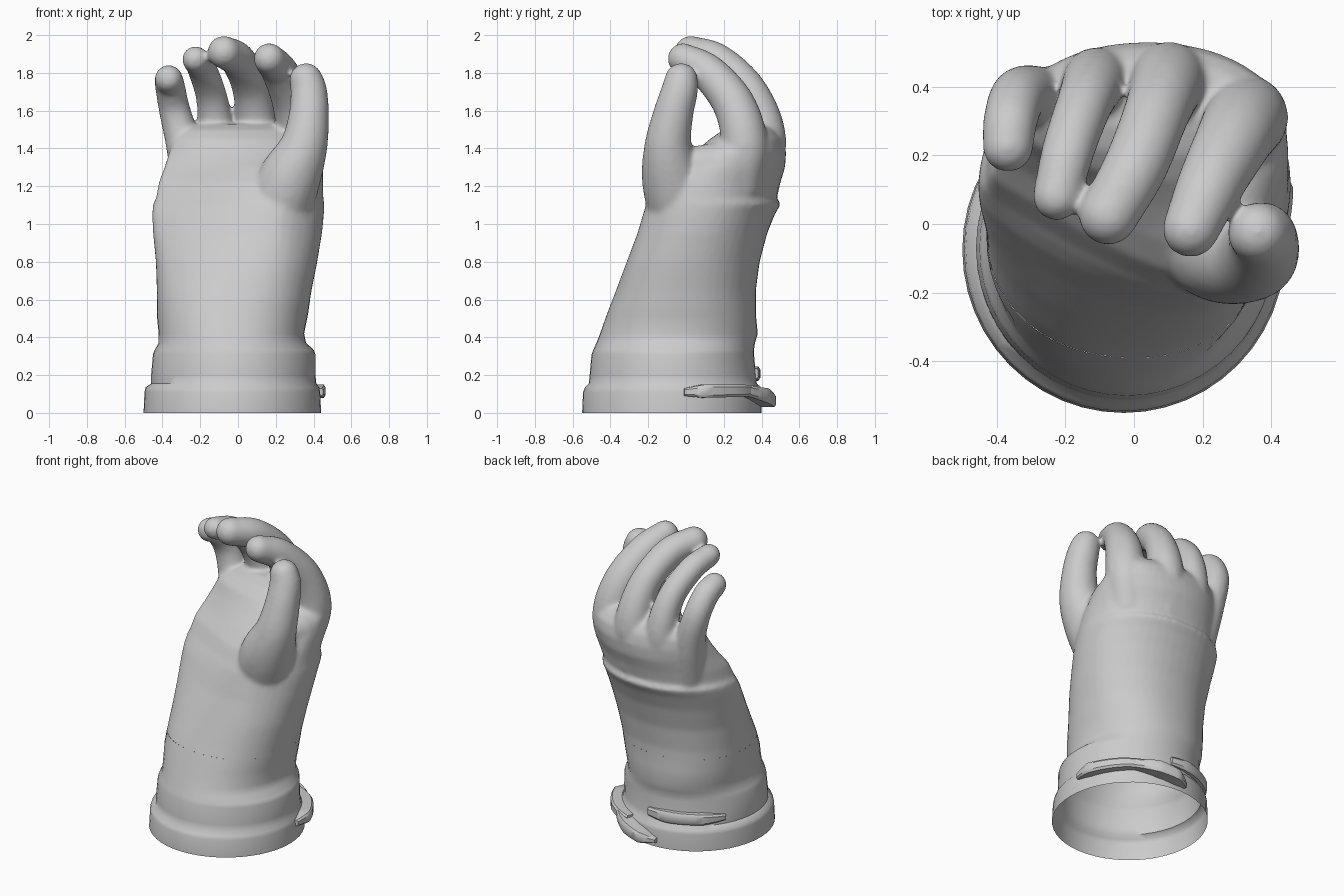
import bpy, bmesh, math
from mathutils import Vector

if "Cube" in bpy.data.objects:
    bpy.data.objects.remove(bpy.data.objects["Cube"])


def new_object(name, bm):
    bmesh.ops.recalc_face_normals(bm, faces=bm.faces)
    me = bpy.data.meshes.new(name)
    bm.to_mesh(me)
    bm.free()
    ob = bpy.data.objects.new(name, me)
    bpy.context.collection.objects.link(ob)
    return ob


def smooth(ob, angle):
    bpy.ops.object.select_all(action='DESELECT')
    ob.select_set(True)
    bpy.context.view_layer.objects.active = ob
    bpy.ops.object.shade_smooth_by_angle(angle=math.radians(angle))


def loft(bm, sections, sides=48, cap=False):
    """sections: z, xmin, xmax, ymin, ymax, superellipse power, slant of the palm side"""
    rings = []
    for z, x0, x1, y0, y1, p, skew in sections:
        ring = []
        for i in range(sides):
            a = 2 * math.pi * i / sides
            c, s = math.cos(a), math.sin(a)
            x = math.copysign(abs(c) ** (2 / p), c)
            y = math.copysign(abs(s) ** (2 / p), s)
            px = (x0 + x1) / 2 + x * (x1 - x0) / 2
            py = (y0 + y1) / 2 + y * (y1 - y0) / 2
            if s < 0:
                py += skew * max(0, .25 - px) * -y
            ring.append(bm.verts.new((px, py, z)))
        rings.append(ring)
    for a, b in zip(rings, rings[1:]):
        for i in range(sides):
            j = (i + 1) % sides
            bm.faces.new((a[i], a[j], b[j], b[i]))
    if cap:
        bm.faces.new(rings[0])
        bm.faces.new(rings[-1])


def digit(bm, pts, steps=12):
    """chain of spheres along a smooth path of (x, y, z, radius)"""
    v = [Vector(p) for p in pts]
    v = [2 * v[0] - v[1]] + v + [2 * v[-1] - v[-2]]
    for k in range(1, len(v) - 2):
        a, b, c, d = v[k - 1:k + 3]
        for i in range(steps + 1):
            t = i / steps
            q = 0.5 * (2 * b + (c - a) * t + (2 * a - 5 * b + 4 * c - d) * t * t
                       + (3 * b - a - 3 * c + d) * t ** 3)
            r = bmesh.ops.create_icosphere(bm, subdivisions=3, radius=q[3])
            bmesh.ops.translate(bm, verts=r['verts'], vec=q[:3])


LOW = (0.52, -.43, .37, -.425, .37, 2.2, .02)
CUT = (0.60, -.43, .382, -.40, .37, 2.2, .04)
MID = (0.65, -.43, .39, -.385, .37, 2.2, .06)

# Stepped cuff and lower sleeve, open at the bottom
bm = bmesh.new()
loft(bm, [
    (0.00, -.50, .44, -.55, .40, 2.0, 0),
    (0.11, -.495, .435, -.545, .40, 2.0, 0),
    (0.135, -.49, .43, -.535, .395, 2.0, 0),
    (0.155, -.46, .415, -.515, .375, 2.0, 0),
    (0.20, -.46, .41, -.51, .37, 2.0, 0),
    (0.31, -.45, .41, -.50, .36, 2.0, 0),
    (0.335, -.44, .40, -.49, .36, 2.05, 0),
    (0.37, -.42, .36, -.475, .365, 2.1, 0),
    (0.42, -.42, .35, -.455, .38, 2.15, 0),
    LOW, CUT])
smooth(new_object("cuff_and_sleeve", bm), 50)

# Upper sleeve with its lip, palm, thumb and four fingers fused into one skin
bm = bmesh.new()
loft(bm, [
    LOW, CUT, MID,
    (0.80, -.435, .42, -.345, .39, 2.15, .15),
    (0.95, -.45, .445, -.30, .43, 2.1, .25),
    (1.05, -.455, .455, -.275, .47, 2.1, .32),
    (1.11, -.45, .458, -.26, .505, 2.1, .38),
    (1.13, -.435, .452, -.25, .48, 2.1, .40),
    (1.22, -.42, .45, -.205, .50, 2.1, .43),
    (1.30, -.39, .45, -.12, .525, 2.1, .42),
    (1.38, -.365, .445, .01, .53, 2.1, .25),
    (1.45, -.34, .42, .11, .515, 2.1, .1),
    (1.50, -.29, .36, .19, .48, 2.1, .05),
    (1.53, -.20, .27, .28, .43, 2.0, 0)], cap=True)
DIGITS = {
    "index": [(.28, .28, 1.22, .13), (.325, .31, 1.42, .125), (.295, .255, 1.63, .113),
              (.225, .12, 1.80, .098), (.165, -.015, 1.875, .083)],
    "middle": [(.10, .36, 1.20, .13), (.10, .415, 1.46, .115), (.07, .335, 1.70, .098),
               (.005, .17, 1.86, .094), (-.075, .025, 1.91, .087)],
    "ring": [(-.10, .36, 1.20, .12), (-.11, .415, 1.45, .10), (-.14, .36, 1.67, .084),
             (-.19, .22, 1.82, .078), (-.225, .08, 1.872, .071)],
    "little": [(-.24, .31, 1.15, .11), (-.285, .365, 1.40, .095), (-.335, .37, 1.60, .084),
               (-.36, .30, 1.73, .080), (-.367, .225, 1.768, .075)],
    "thumb": [(.19, .0, 1.0, .18), (.265, -.065, 1.22, .168), (.345, -.095, 1.40, .128),
              (.375, -.07, 1.57, .108), (.375, -.035, 1.70, .098), (.36, -.025, 1.765, .088)],
    "thumb_web": [(.18, .04, 1.20, .14), (.27, .02, 1.29, .11), (.32, .18, 1.31, .125)],
}
for path in DIGITS.values():
    digit(bm, path)
hand = new_object("hand", bm)
bpy.context.view_layer.objects.active = hand
m = hand.modifiers.new("fuse", 'REMESH')
m.mode = 'VOXEL'
m.voxel_size = 0.0115
s = hand.modifiers.new("soften", 'SMOOTH')
s.factor = 0.5
s.iterations = 16
bpy.ops.object.modifier_apply(modifier="fuse")
bpy.ops.object.modifier_apply(modifier="soften")
# open the sleeve so the glove is hollow
bm = bmesh.new()
bm.from_mesh(hand.data)
bmesh.ops.bisect_plane(bm, geom=bm.verts[:] + bm.edges[:] + bm.faces[:],
                       plane_co=(0, 0, 0.6), plane_no=(0, 0, 1), clear_inner=True)
bm.to_mesh(hand.data)
bm.free()
smooth(hand, 75)


def band(name, stations, segs=5):
    """strap bent round the cuff; stations: angle, inner radius, outer radius, zlow, zhigh"""
    bm = bmesh.new()
    rings = []
    dense = []
    for a, b in zip(stations, stations[1:]):
        dense += [[p + (q - p) * i / segs for p, q in zip(a, b)] for i in range(segs)]
    dense.append(stations[-1])
    for deg, r0, r1, z0, z1 in dense:
        c, s = math.cos(math.radians(deg)), math.sin(math.radians(deg))
        b = (z1 - z0) * 0.2
        prof = [(r0, z0), (r1 - .01, z0), (r1, z0 + b), (r1, z1 - b), (r1 - .01, z1), (r0, z1)]
        rings.append([bm.verts.new((-.03 + r * c, -.075 + r * s, z)) for r, z in prof])
    for a, b in zip(rings, rings[1:]):
        for i in range(6):
            j = (i + 1) % 6
            bm.faces.new((a[i], a[j], b[j], b[i]))
    bm.faces.new(rings[0])
    bm.faces.new(rings[-1])
    smooth(new_object(name, bm), 35)


# Cuff strap, its loose end and the raised loop on the back
band("cuff_strap", [(8, .455, .485, .09, .13), (20, .455, .525, .08, .15),
                    (45, .455, .525, .085, .15), (68, .455, .51, .09, .145)])
band("strap_end", [(52, .46, .515, .09, .145), (70, .46, .555, .05, .13),
                   (84, .46, .555, .03, .10), (94, .46, .50, .03, .06)])
band("back_loop", [(84, .43, .46, .18, .235), (100, .43, .475, .17, .245),
                   (130, .43, .475, .17, .24), (148, .43, .45, .18, .22)])
